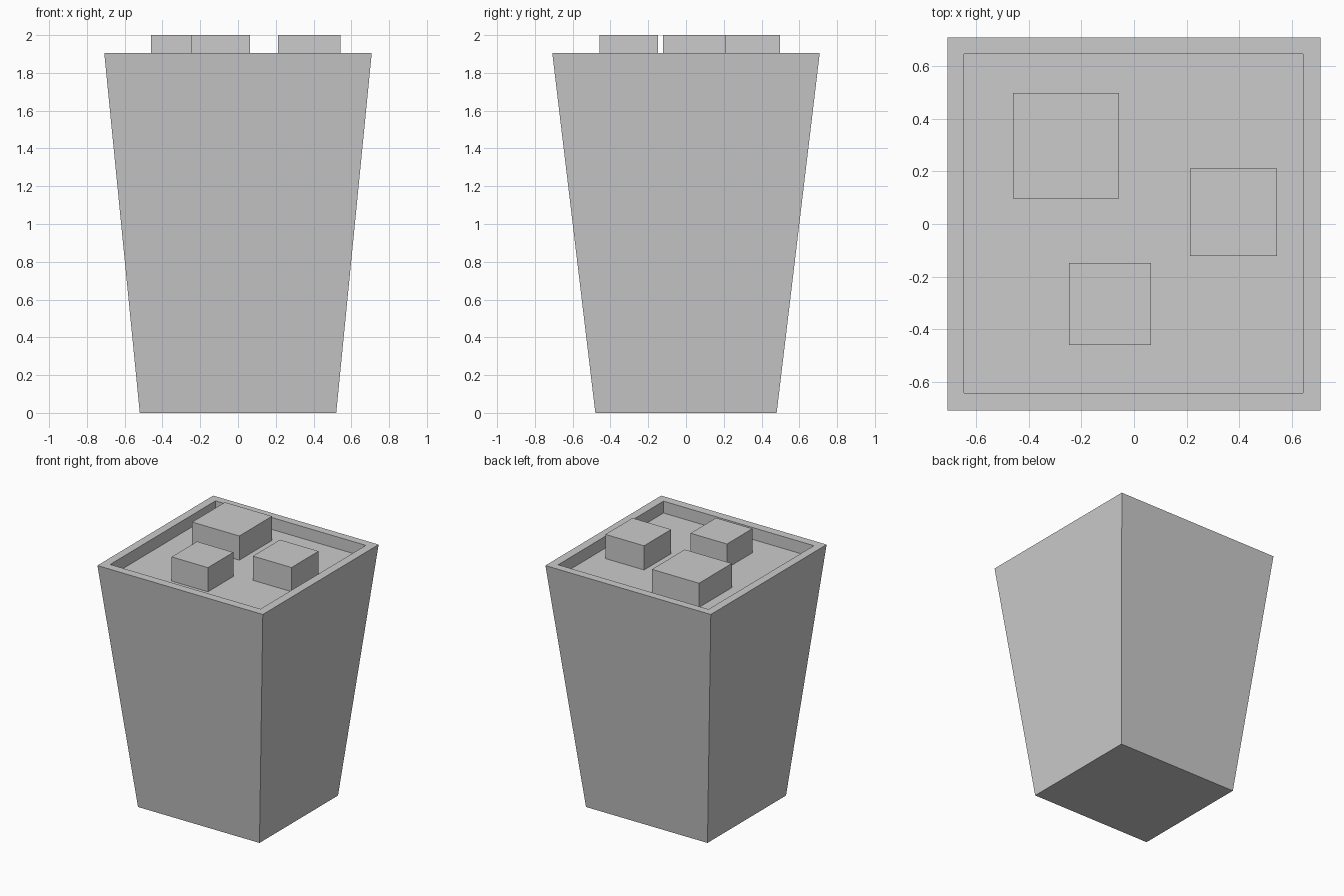
import bpy, bmesh

if "Cube" in bpy.data.objects:
    bpy.data.objects.remove(bpy.data.objects["Cube"])

RIM_Z, FLOOR_Z, TOP_Z = 1.905, 1.813, 2.0


def make_object(name, bm):
    bmesh.ops.recalc_face_normals(bm, faces=bm.faces)
    mesh = bpy.data.meshes.new(name)
    bm.to_mesh(mesh)
    bm.free()
    obj = bpy.data.objects.new(name, mesh)
    bpy.context.collection.objects.link(obj)
    return obj


def loft(name, sections):
    """Skin a stack of rectangles (x0, x1, y0, y1, z) and cap both ends."""
    bm = bmesh.new()
    rings = [[bm.verts.new((x, y, z)) for x, y in
              ((x0, y0), (x1, y0), (x1, y1), (x0, y1))]
             for x0, x1, y0, y1, z in sections]
    for a, b in zip(rings, rings[1:]):
        for i in range(4):
            j = (i + 1) % 4
            bm.faces.new((a[i], a[j], b[j], b[i]))
    bm.faces.new(rings[0])
    bm.faces.new(rings[-1])
    return make_object(name, bm)


# Tapered square cup: base, outer rim, inner rim, recessed surface
loft("cup", [
    (-0.52, 0.52, -0.48, 0.48, 0.0),
    (-0.708, 0.708, -0.708, 0.708, RIM_Z),
    (-0.645, 0.642, -0.642, 0.646, RIM_Z),
    (-0.645, 0.642, -0.642, 0.646, FLOOR_Z),
])

# Ice cubes standing on the recessed surface
cubes = {
    "ice_cube_large": (-0.46, -0.057, 0.097, 0.498),
    "ice_cube_right": (0.212, 0.543, -0.121, 0.21),
    "ice_cube_front": (-0.247, 0.064, -0.459, -0.148),
}
for name, rect in cubes.items():
    loft(name, [(*rect, FLOOR_Z), (*rect, TOP_Z)])
